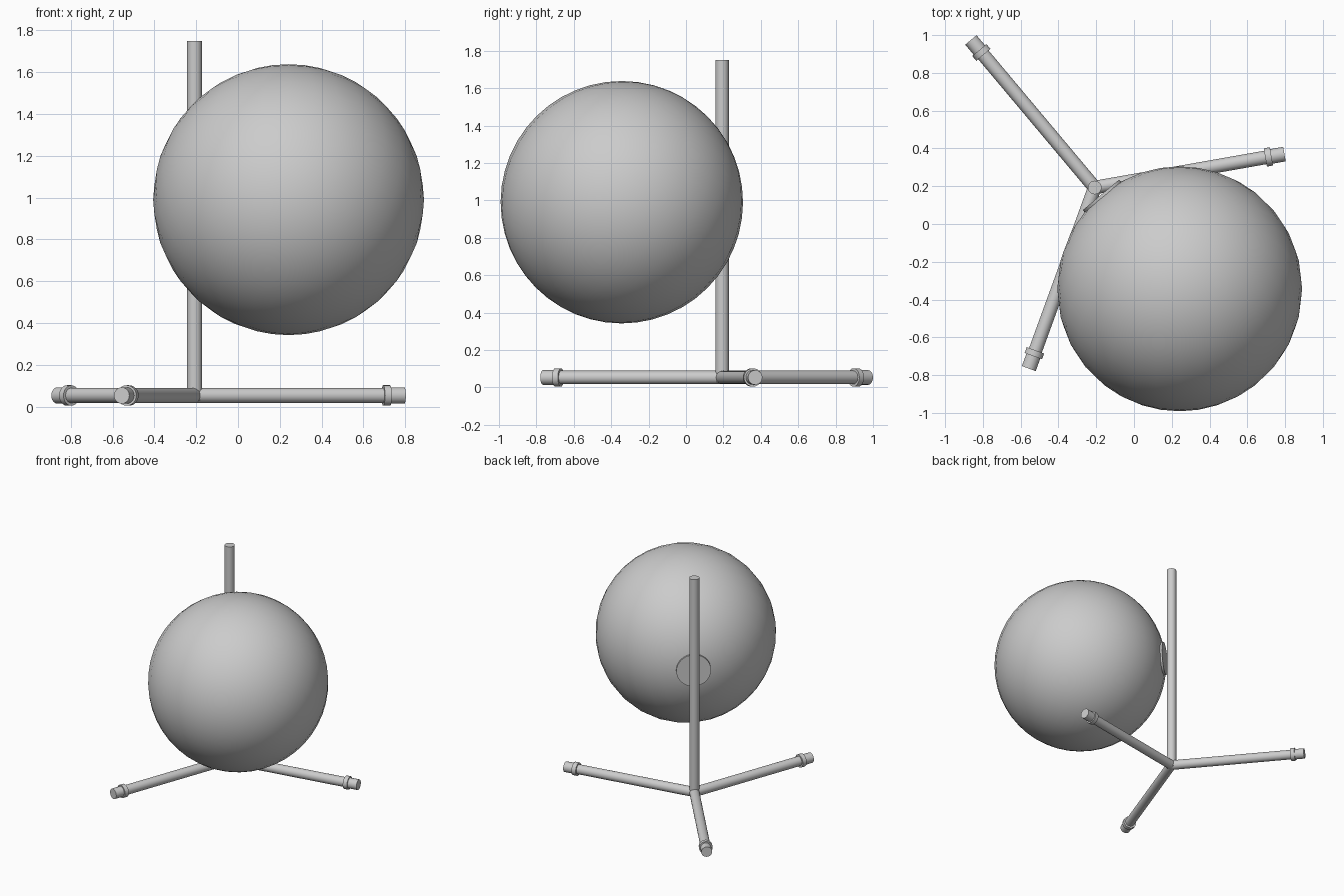
import bpy
from math import radians, cos, sin
from mathutils import Vector

if "Cube" in bpy.data.objects:
    bpy.data.objects.remove(bpy.data.objects["Cube"])

POST = Vector((-0.208, 0.193, 0.0))
LEG_Z = 0.053


def smooth(obj, angle=35):
    bpy.ops.object.shade_smooth_by_angle(angle=radians(angle))
    return obj


def rod(name, a, b, r, sides=24):
    """Closed cylinder between two points."""
    a, b = Vector(a), Vector(b)
    bpy.ops.mesh.primitive_cylinder_add(vertices=sides, radius=r, depth=(b - a).length,
                                        location=(a + b) / 2)
    o = bpy.context.object
    o.name = name
    o.rotation_euler = (b - a).to_track_quat('Z', 'Y').to_euler()
    return smooth(o)


# upright post
rod("post", POST + Vector((0, 0, 0.03)), POST + Vector((0, 0, 1.75)), 0.036)

# three legs, each with a collar and an end cap
for i, deg in enumerate((10, 130, 250), 1):
    d = Vector((cos(radians(deg)), sin(radians(deg)), 0))
    at = lambda t: POST + d * t + Vector((0, 0, LEG_Z))
    rod(f"leg_{i}", at(0), at(0.95), 0.036)
    rod(f"leg_collar_{i}", at(0.917), at(0.95), 0.049)
    rod(f"leg_end_cap_{i}", at(0.945), at(1.02), 0.039)

# large ball, opposite the rear leg
u = Vector((cos(radians(-50)), sin(radians(-50)), 0))
centre = POST + u * 0.70 + Vector((0, 0, 0.99))
bpy.ops.mesh.primitive_uv_sphere_add(segments=32, ring_count=24, radius=0.648, location=centre)
ball = bpy.context.object
ball.name = "ball"
ball.rotation_euler = Vector((0, 0.61, 0.79)).to_track_quat('Z', 'Y').to_euler()
smooth(ball)

# mounting disc between ball and post
rod("mounting_disc", centre - u * 0.649, centre - u * 0.60, 0.125, 32)
